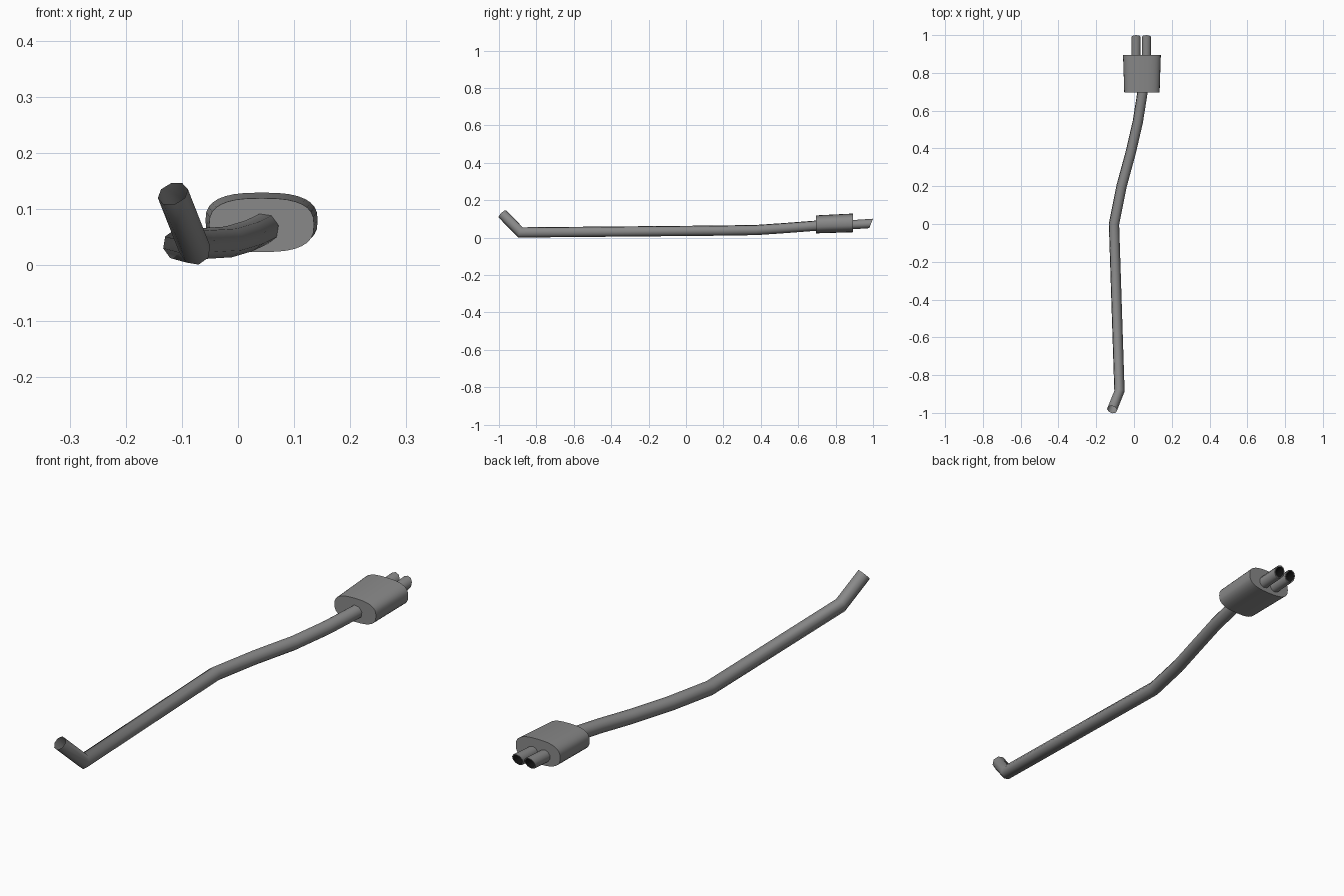
import bpy, bmesh, math
from mathutils import Vector

if "Cube" in bpy.data.objects:
    bpy.data.objects.remove(bpy.data.objects["Cube"])


def material(name, value):
    m = bpy.data.materials.new(name)
    m.diffuse_color = (value, value, value, 1)
    m.use_nodes = True
    m.node_tree.nodes["Principled BSDF"].inputs["Base Color"].default_value = m.diffuse_color
    return m


steel = material("dark_steel", 0.25)
soot = material("soot", 0.008)


def finish(name, bm):
    mesh = bpy.data.meshes.new(name)
    bmesh.ops.recalc_face_normals(bm, faces=bm.faces)
    bm.to_mesh(mesh)
    bm.free()
    mesh.materials.append(steel)
    mesh.materials.append(soot)
    ob = bpy.data.objects.new(name, mesh)
    bpy.context.collection.objects.link(ob)
    bpy.ops.object.select_all(action='DESELECT')
    ob.select_set(True)
    bpy.context.view_layer.objects.active = ob
    bpy.ops.object.shade_smooth_by_angle(angle=math.radians(50))
    return ob


def bridge(bm, a, b, mat=0):
    for i in range(len(a)):
        j = (i + 1) % len(a)
        bm.faces.new((a[i], a[j], b[j], b[i])).material_index = mat


def sweep(bm, path, radius, sides, end_normal=None, mat=0):
    """Tube with mitred bends; returns its rings."""
    pts = [Vector(p) for p in path]
    dirs = [(b - a).normalized() for a, b in zip(pts, pts[1:])]
    u = dirs[0].cross(Vector((0, 0, 1))).normalized()
    v = u.cross(dirs[0])
    ring = []
    for i in range(sides):
        t = math.tau * (i + 0.5) / sides
        ring.append(pts[0] + radius * (u * math.cos(t) + v * math.sin(t)))
    rings = [[bm.verts.new(c) for c in ring]]
    for k, d in enumerate(dirs):
        p = pts[k + 1]
        if k + 1 < len(dirs):
            n = d + dirs[k + 1]
        else:
            n = Vector(end_normal) if end_normal else d
        # slide the ring along the segment onto the mitre plane
        ring = [c + d * ((p - c).dot(n) / d.dot(n)) for c in ring]
        rings.append([bm.verts.new(c) for c in ring])
        bridge(bm, rings[-2], rings[-1], mat)
    return rings


# Long main pipe, open at the front end
bm = bmesh.new()
sweep(bm, [(-0.116, -0.982, 0.127), (-0.077, -0.885, 0.028), (-0.106, 0.0, 0.036),
           (-0.066, 0.2, 0.038), (-0.017, 0.38, 0.041), (0.020, 0.54, 0.052),
           (0.047, 0.71, 0.065)], 0.028, 8)
finish("main_pipe", bm)

# Flattened muffler can, slightly larger at the back
bm = bmesh.new()
loops = []
for y, cz, hw, hh in ((0.695, 0.071, 0.0935, 0.048), (0.894, 0.079, 0.100, 0.050)):
    loop = []
    for i in range(32):
        t = math.tau * i / 32
        c, s = math.cos(t), math.sin(t)
        x = math.copysign(abs(c) ** (2 / 2.7), c) * hw
        z = math.copysign(abs(s) ** (2 / 2.7), s) * hh
        loop.append(bm.verts.new((0.042 + x, y, cz + z)))
    loops.append(loop)
bridge(bm, *loops)
for loop in loops:
    bm.faces.new(loop)
finish("muffler", bm)

# Twin tail pipes with slanted, hollow, sooty ends
for name, x in (("tail_pipe_left", 0.011), ("tail_pipe_right", 0.066)):
    bm = bmesh.new()
    path = [(x, 0.885, 0.069), (x, 0.990, 0.076)]
    outer = sweep(bm, path, 0.0245, 10, (0, 1, -0.4))
    inner = sweep(bm, path, 0.0195, 10, (0, 1, -0.4), 1)
    bridge(bm, outer[-1], inner[-1])
    bridge(bm, outer[0], inner[0])
    finish(name, bm)
